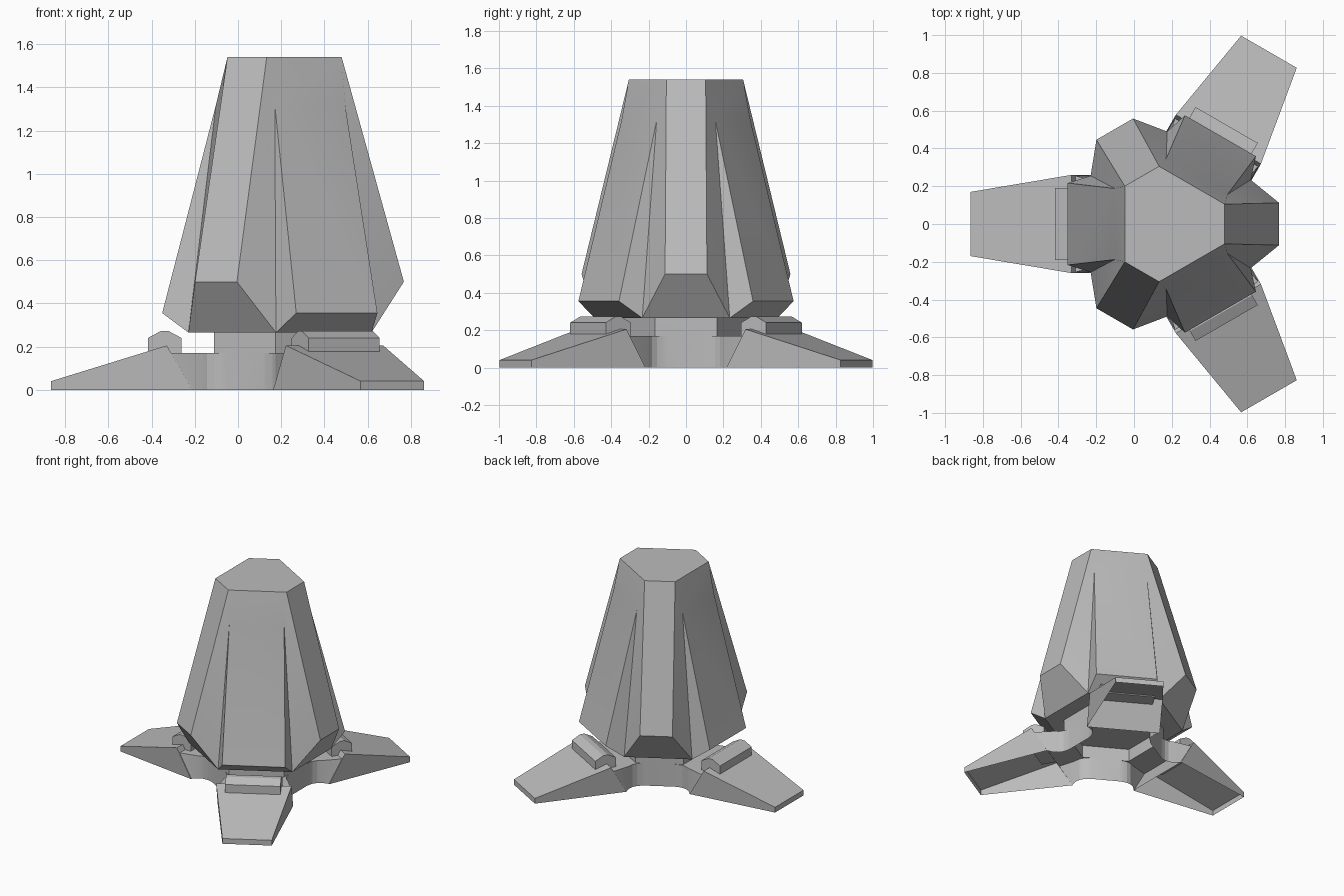
import bpy, bmesh, math
from mathutils import Vector

cube = bpy.data.objects.get("Cube")
if cube:
    bpy.data.objects.remove(cube, do_unlink=True)

AXIS_X = 0.188                 # centre of the three-fold symmetry
LEGS = (180, 60, -60)          # directions of the legs and wide panels

grey = bpy.data.materials.new("plain_grey")
grey.use_nodes = True
colour = (0.5, 0.5, 0.5, 1)
grey.diffuse_color = colour
grey.node_tree.nodes["Principled BSDF"].inputs["Base Color"].default_value = colour


def place(angle, r, t, z):
    """Point at distance r along a direction, t sideways, z up."""
    a = math.radians(angle)
    return Vector((AXIS_X + r * math.cos(a) - t * math.sin(a),
                   r * math.sin(a) + t * math.cos(a), z))


def build(name, polygons):
    bm = bmesh.new()
    for poly in polygons:
        bm.faces.new([bm.verts.new(p) for p in poly])
    bmesh.ops.remove_doubles(bm, verts=bm.verts, dist=0.0005)
    bmesh.ops.recalc_face_normals(bm, faces=bm.faces)
    mesh = bpy.data.meshes.new(name)
    bm.to_mesh(mesh)
    bm.free()
    mesh.materials.append(grey)
    obj = bpy.data.objects.new(name, mesh)
    bpy.context.collection.objects.link(obj)
    bpy.ops.object.select_all(action='DESELECT')
    obj.select_set(True)
    bpy.context.view_layer.objects.active = obj
    bpy.ops.object.shade_smooth_by_angle(angle=math.radians(15))
    return obj


# Tapered body: wide panels over the legs, narrow panels between them
def narrow(angle, side):
    return [place(angle, r, side * t, z) for r, t, z in
            ((0.292, 0.105, 1.54), (0.58, 0.112, 0.5), (0.43, 0.234, 0.265))]


def wide(angle, side):
    return [place(angle, r, side * t, z) for r, t, z in
            ((0.29, 0.188, 1.32), (0.539, 0.217, 0.355))]


body, top, bottom = [], [], []
for leg in LEGS:
    gap = leg + 60
    right, left = narrow(gap, -1), narrow(gap, 1)
    body += [[right[0], left[0], left[1], right[1]],
             [right[1], left[1], left[2], right[2]]]
    before = narrow(leg - 60, 1)
    a, b = wide(leg, -1), wide(leg, 1)
    body += [[before[0], right[0], b[0], b[1], a[1], a[0]],
             [a[1], b[1], right[2], before[2]]]
    for edge, fin in ((before, a), (right, b)):
        body += [[edge[0], edge[1], edge[2], fin[0]],
                 [fin[0], edge[2], fin[1]]]
for gap in (0, 120, 240):
    for side in (-1, 1):
        p = narrow(gap, side)
        top.append(p[0])
        bottom.append(p[2])
build("body", body + [top, bottom])

# Hub: six-sided neck, with walls that sweep out into the legs
FLOOR = 0.17
SWEEP = ((0.315, 0.10), (0.318, 0.125), (0.327, 0.155), (0.345, 0.183),
         (0.375, 0.205))


def sweep(gap, side, z):
    return [place(gap, r, side * t, z) for r, t in SWEEP]


hub = []
for leg in LEGS:
    neck = [place(leg, 0.30, s * 0.19, FLOOR) for s in (-1, 1)]
    rise = Vector((0, 0, 0.265 - FLOOR))
    hub.append([neck[0], neck[1], neck[1] + rise, neck[0] + rise])
    outlines = []
    for gap, side in ((leg - 60, 1), (leg + 60, -1)):
        low = sweep(gap, side, 0) + [place(leg, 0.40, -side * 0.255, 0)]
        high = sweep(gap, side, FLOOR) + [place(leg, 0.498, -side * 0.255, FLOOR)]
        for i in range(len(low) - 1):
            hub.append([low[i], low[i + 1], high[i + 1], high[i]])
        outlines.append(high)
    hub.append(outlines[0] + outlines[1][::-1] + neck[::-1])
    # straight wall between two legs
    gap = leg + 60
    ends = [(s, place(gap, 0.315, s * 0.10, 0)) for s in (-1, 1)]
    mids = [p + Vector((0, 0, FLOOR)) for s, p in ends]
    hub.append([ends[0][1], ends[1][1], mids[1], mids[0]])
    corners = [place(gap, 0.3145, s * 0.165, FLOOR) for s in (-1, 1)]
    hub.append([corners[0], mids[0], mids[1], corners[1],
                corners[1] + rise, corners[0] + rise])
build("hub", hub)


def prism(angle, profile, close_from=0):
    """Sweep an (r, half width, z) outline across a leg direction."""
    sides = [[place(angle, r, s * w, z) for r, w, z in profile] for s in (-1, 1)]
    n = len(profile)
    strips = [[sides[0][i], sides[0][(i + 1) % n], sides[1][(i + 1) % n], sides[1][i]]
              for i in range(close_from, n)]
    return sides + strips


# Hollow wedge legs, open underneath, each with a ridged clamp on top
LEG = ((0.40, 0.26, 0), (1.053, 0.17, 0), (1.053, 0.17, 0.04), (0.518, 0.26, 0.205))
CLAMP = ((0.45, 0.19, 0.17), (0.605, 0.19, 0.17), (0.605, 0.19, 0.24),
         (0.545, 0.19, 0.272), (0.51, 0.19, 0.272), (0.45, 0.19, 0.24))
for label, leg in zip(("right", "back_left", "front_left"), LEGS):
    build(label + "_leg", prism(leg, LEG, close_from=1))
    build(label + "_clamp", prism(leg, CLAMP))
